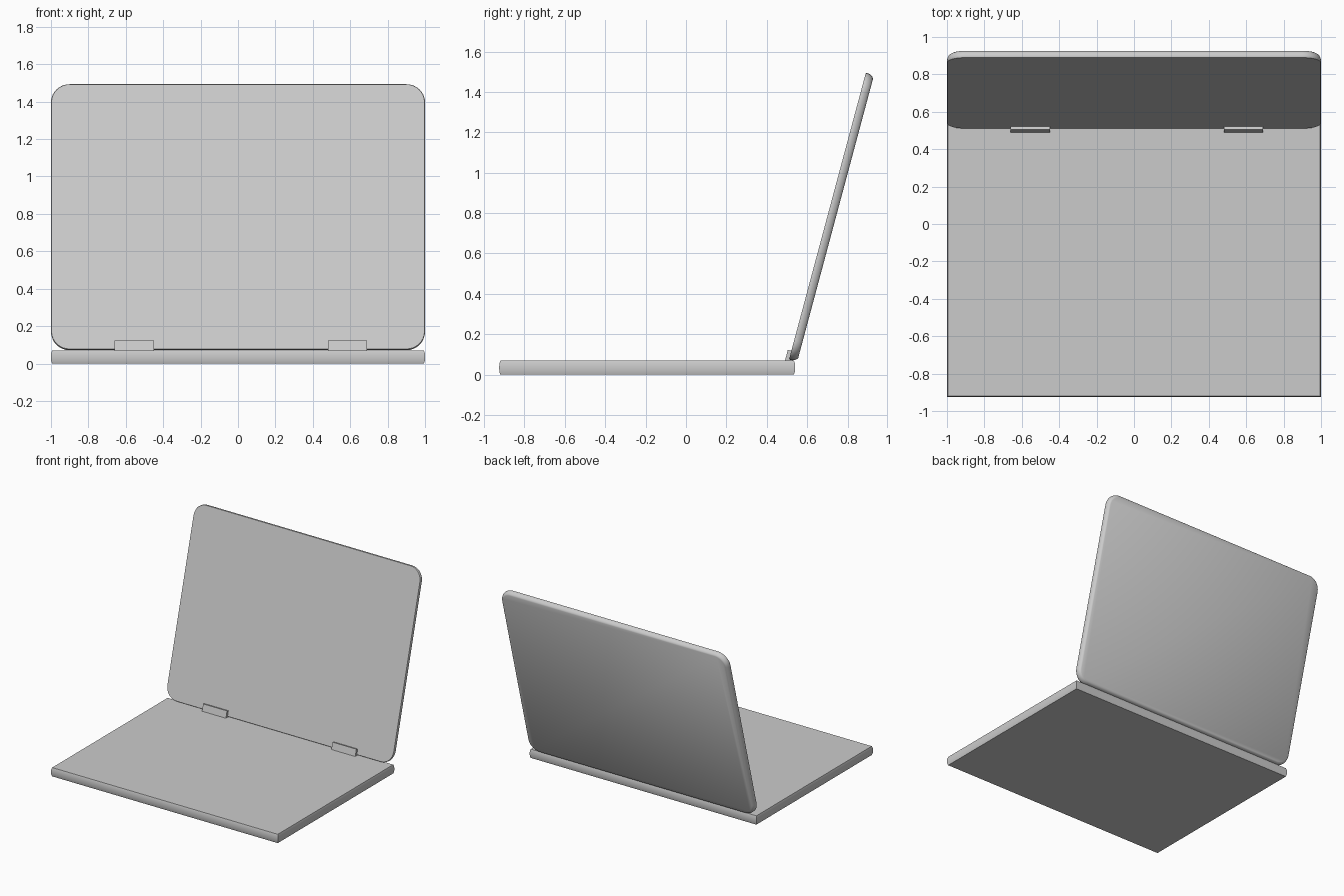
import bpy, bmesh
from math import sin, cos, pi, radians
from mathutils import Matrix, Vector

if "Cube" in bpy.data.objects:
    bpy.data.objects.remove(bpy.data.objects["Cube"])

TILT = radians(15)
LID_LEN = 1.47


def outline(w, h, r, seg):
    """Rectangle centred on the origin, with optional rounded corners."""
    pts = []
    for k, (sx, sy) in enumerate([(1, 1), (-1, 1), (-1, -1), (1, -1)]):
        for i in range(seg + 1):
            a = k * pi / 2 + (pi / 2) * (i / seg if seg else 0)
            dx, dy = (r * cos(a), r * sin(a)) if seg else (0, 0)
            pts.append((sx * (w / 2 - r * bool(seg)) + dx,
                        sy * (h / 2 - r * bool(seg)) + dy))
    return pts


def slab(name, w, h, section, matrix, r=0, seg=0):
    """Loft inset outlines along local z; section = [(z, inset), ...]."""
    bm = bmesh.new()
    rings = [[bm.verts.new((x, y, z)) for x, y in
              outline(w - 2 * d, h - 2 * d, max(r - d, 0), seg)]
             for z, d in section]
    bm.faces.new(rings[0][::-1])
    bm.faces.new(rings[-1])
    n = len(rings[0])
    for a, b in zip(rings, rings[1:]):
        for i in range(n):
            j = (i + 1) % n
            bm.faces.new((a[i], a[j], b[j], b[i]))
    bmesh.ops.recalc_face_normals(bm, faces=bm.faces)
    me = bpy.data.meshes.new(name)
    bm.to_mesh(me)
    bm.free()
    ob = bpy.data.objects.new(name, me)
    bpy.context.collection.objects.link(ob)
    ob.matrix_world = matrix
    bpy.context.view_layer.objects.active = ob
    ob.select_set(True)
    bpy.ops.object.shade_smooth_by_angle(angle=radians(35))
    ob.select_set(False)
    return ob


# Keyboard base with slightly bulging sides
slab("base", 2.0, 1.465,
     [(0, 0.006), (0.015, 0.001), (0.035, 0), (0.055, 0.001), (0.07, 0.006)],
     Matrix.Translation((0, -0.1925, 0)))

# Lid frame: origin at lower front edge, y up along the lid, z towards the back
up = Vector((0, sin(TILT), cos(TILT)))
back = Vector((0, cos(TILT), -sin(TILT)))
side = up.cross(back)
lid_frame = Matrix.Translation((0, 0.51, 0.075)) @ Matrix((side, up, back)).transposed().to_4x4()

# Screen lid, rounded towards the back
slab("screen_lid", 2.0, LID_LEN,
     [(0, 0.003), (0.006, 0), (0.018, 0.001), (0.03, 0.006), (0.038, 0.013), (0.042, 0.02)],
     lid_frame @ Matrix.Translation((0, LID_LEN / 2, 0)), r=0.1, seg=8)

# Hinge blocks in front of the lower lid edge
for name, x in (("hinge_left", -0.555), ("hinge_right", 0.585)):
    slab(name, 0.21, 0.055, [(-0.018, 0), (0.02, 0)],
         lid_frame @ Matrix.Translation((x * side.x, 0.0175, 0)))
